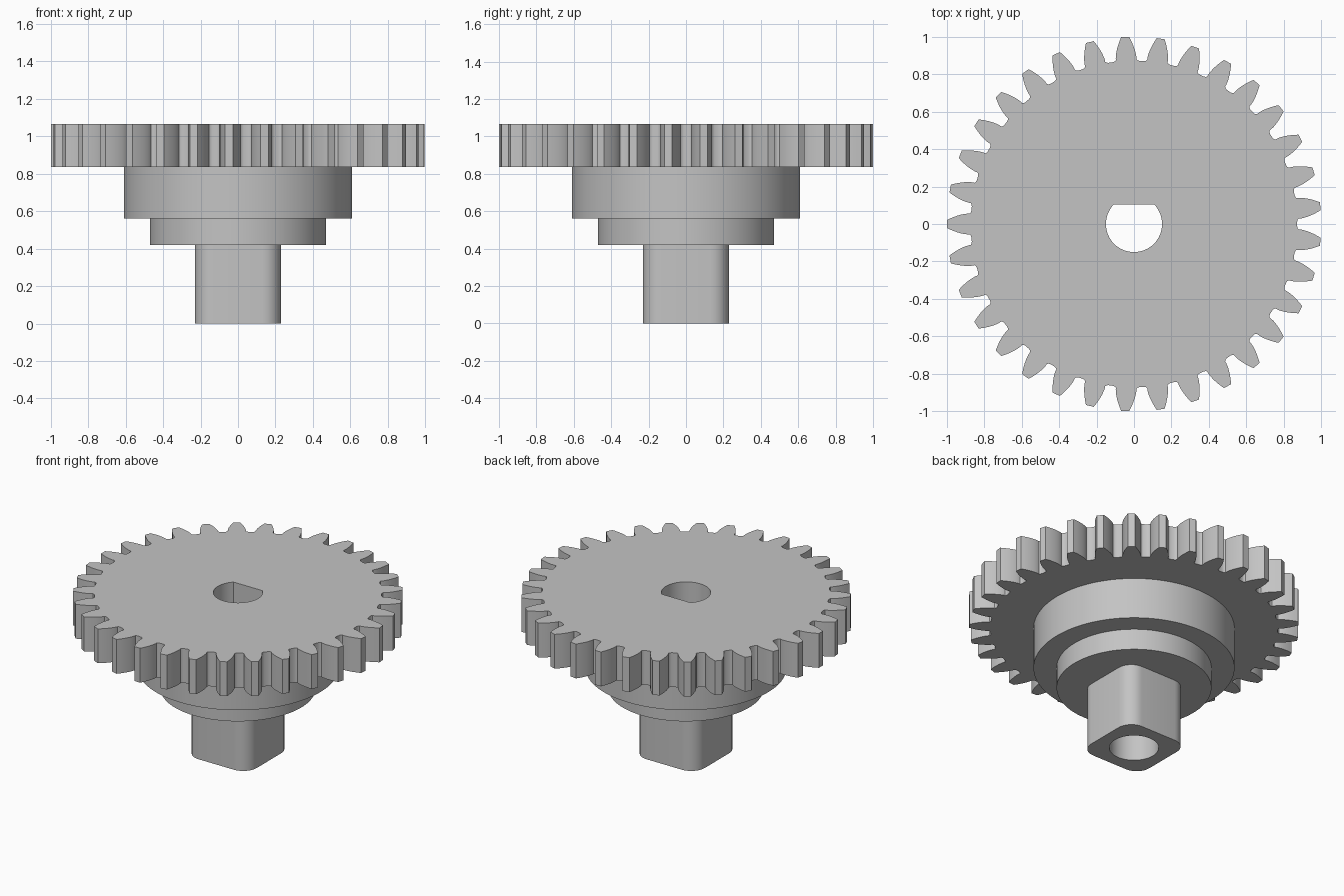
import bpy, bmesh
from math import sin, cos, tan, acos, asin, pi, radians, sqrt

if "Cube" in bpy.data.objects:
    bpy.data.objects.remove(bpy.data.objects["Cube"], do_unlink=True)

GREY = (0.55, 0.55, 0.55, 1)
grey = bpy.data.materials.new("plain grey")
grey.use_nodes = True
grey.diffuse_color = GREY
grey.node_tree.nodes["Principled BSDF"].inputs["Base Color"].default_value = GREY


def arc(r, a0, a1, n, cx=0, cy=0):
    return [(cx + r * cos(a0 + (a1 - a0) * i / n), cy + r * sin(a0 + (a1 - a0) * i / n))
            for i in range(n + 1)]


def circle(r, n=96):
    return arc(r, 0, 2 * pi, n)[:-1]


def d_shape(r, flat):
    # Round hole with one flat towards the back
    a = asin(flat / r)
    return arc(r, pi - a, 2 * pi + a, 48)


def rounded_square(half, r):
    c = half - r
    pts = []
    for k, (sx, sy) in enumerate([(1, 1), (-1, 1), (-1, -1), (1, -1)]):
        pts += arc(r, k * pi / 2, (k + 1) * pi / 2, 8, sx * c, sy * c)
    return pts


def gear_outline(teeth, tip):
    # Involute teeth with rounded, slightly undercut roots
    module = 2 * tip / (teeth + 2)
    pitch_r = module * teeth / 2
    press = radians(20)
    base_r = pitch_r * cos(press)
    root_r = pitch_r - 1.25 * module

    def half_angle(r):
        a = acos(min(1, base_r / r))
        return pi / (2 * teeth) + tan(press) - press - (tan(a) - a)

    # One flank from root to tip, as (radius, half angle)
    step = pi / teeth
    flank = [(root_r, step - 0.014), (root_r + 0.003, step - 0.026),
             (root_r + 0.009, step - 0.033)]
    flank += [(r, half_angle(r)) for r in
              [base_r + 0.004 + (tip - base_r - 0.004) * i / 6 for i in range(7)]]
    pts = []
    for t in range(teeth):
        mid = pi + t * 2 * pi / teeth
        pts += [(r * cos(mid - a), r * sin(mid - a)) for r, a in flank]
        pts += [(r * cos(mid + a), r * sin(mid + a)) for r, a in reversed(flank)]
    return pts


def bored_block(name, outline, hole, z0, z1):
    # Fill between outline and hole, then extrude upwards
    bm = bmesh.new()
    edges = []
    for loop in (outline, hole):
        vs = [bm.verts.new((x, y, z0)) for x, y in loop]
        edges += [bm.edges.new((vs[i - 1], vs[i])) for i in range(len(vs))]
    bmesh.ops.triangle_fill(bm, edges=edges, use_beauty=True, normal=(0, 0, 1))
    ext = bmesh.ops.extrude_face_region(bm, geom=bm.faces[:])
    top = [g for g in ext["geom"] if isinstance(g, bmesh.types.BMVert)]
    bmesh.ops.translate(bm, verts=top, vec=(0, 0, z1 - z0))
    bmesh.ops.recalc_face_normals(bm, faces=bm.faces[:])
    mesh = bpy.data.meshes.new(name)
    bm.to_mesh(mesh)
    bm.free()
    mesh.materials.append(grey)
    ob = bpy.data.objects.new(name, mesh)
    bpy.context.collection.objects.link(ob)
    bpy.ops.object.select_all(action="DESELECT")
    ob.select_set(True)
    bpy.context.view_layer.objects.active = ob
    bpy.ops.object.shade_smooth_by_angle(angle=radians(30))


keyed_bore = d_shape(0.15, 0.105)
bored_block("square_shaft", rounded_square(0.23, 0.1), circle(0.15, 64), 0, 0.42)
bored_block("lower_collar", circle(0.47), keyed_bore, 0.42, 0.56)
bored_block("upper_collar", circle(0.61), keyed_bore, 0.56, 0.835)
bored_block("gear_wheel", gear_outline(33, 1.0), keyed_bore, 0.835, 1.065)
